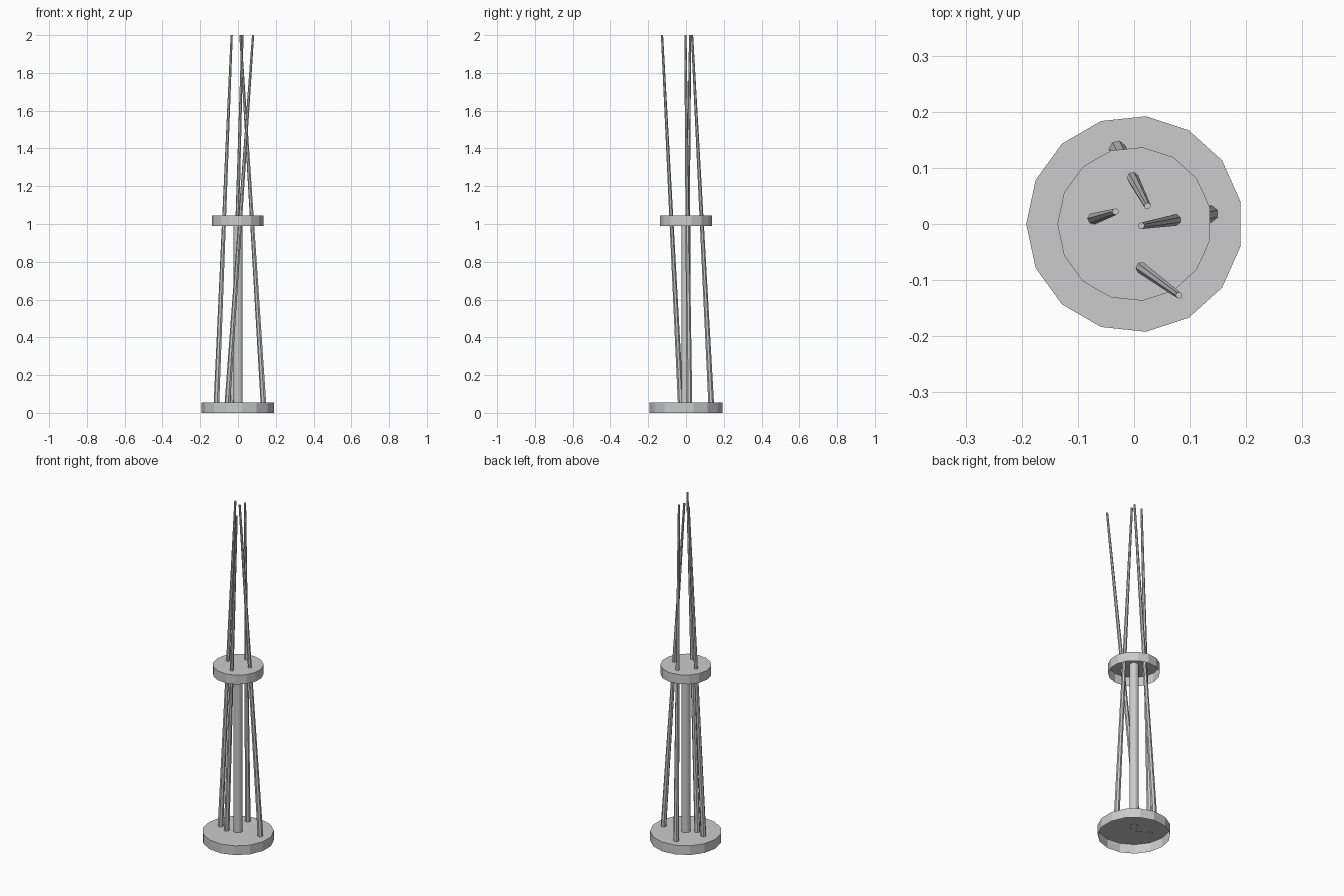
import bpy, bmesh, math
from mathutils import Vector

if "Cube" in bpy.data.objects:
    bpy.data.objects.remove(bpy.data.objects["Cube"])


def finish(name, bm):
    mesh = bpy.data.meshes.new(name)
    bm.to_mesh(mesh)
    bm.free()
    obj = bpy.data.objects.new(name, mesh)
    bpy.context.collection.objects.link(obj)
    return obj


def loft(name, a, b, r0, r1, sides, phase=0.0, bottom=False):
    """Horizontal rings at a and b joined by flat sides, capped on top."""
    bm = bmesh.new()
    rings = []
    for centre, r in ((Vector(a), r0), (Vector(b), r1)):
        rings.append([bm.verts.new(centre + Vector((r * math.cos(t), r * math.sin(t), 0)))
                      for t in (phase + math.tau * i / sides for i in range(sides))])
    for i in range(sides):
        j = (i + 1) % sides
        bm.faces.new((rings[0][i], rings[0][j], rings[1][j], rings[1][i]))
    bm.faces.new(rings[1])
    if bottom:
        bm.faces.new(rings[0][::-1])
    return finish(name, bm)


# Two 15-sided plates, hollow underneath
for name, radius, z in (("base_plate", 0.193, 0.0), ("middle_plate", 0.1375, 0.99)):
    loft(name, (0.001, 0, z), (0.001, 0, z + 0.055), radius, radius, 15, math.pi)

# Central column between the plates
loft("central_column", (0, 0, 0.053), (0, 0, 1.043), 0.025, 0.025, 15, math.pi)

# Leaning tapered rods: foot and tip positions
rods = {
    "left_rod": ((-0.113, -0.003), (-0.033, 0.022)),
    "back_rod": ((-0.029, 0.133), (0.024, 0.032)),
    "right_rod": ((0.135, 0.018), (0.013, -0.003)),
    "front_rod": ((-0.055, -0.028), (0.08, -0.127)),
}
for name, (foot, tip) in rods.items():
    loft(name, (*foot, 0.053), (*tip, 2.0), 0.0155, 0.006, 7, math.pi, bottom=True)
